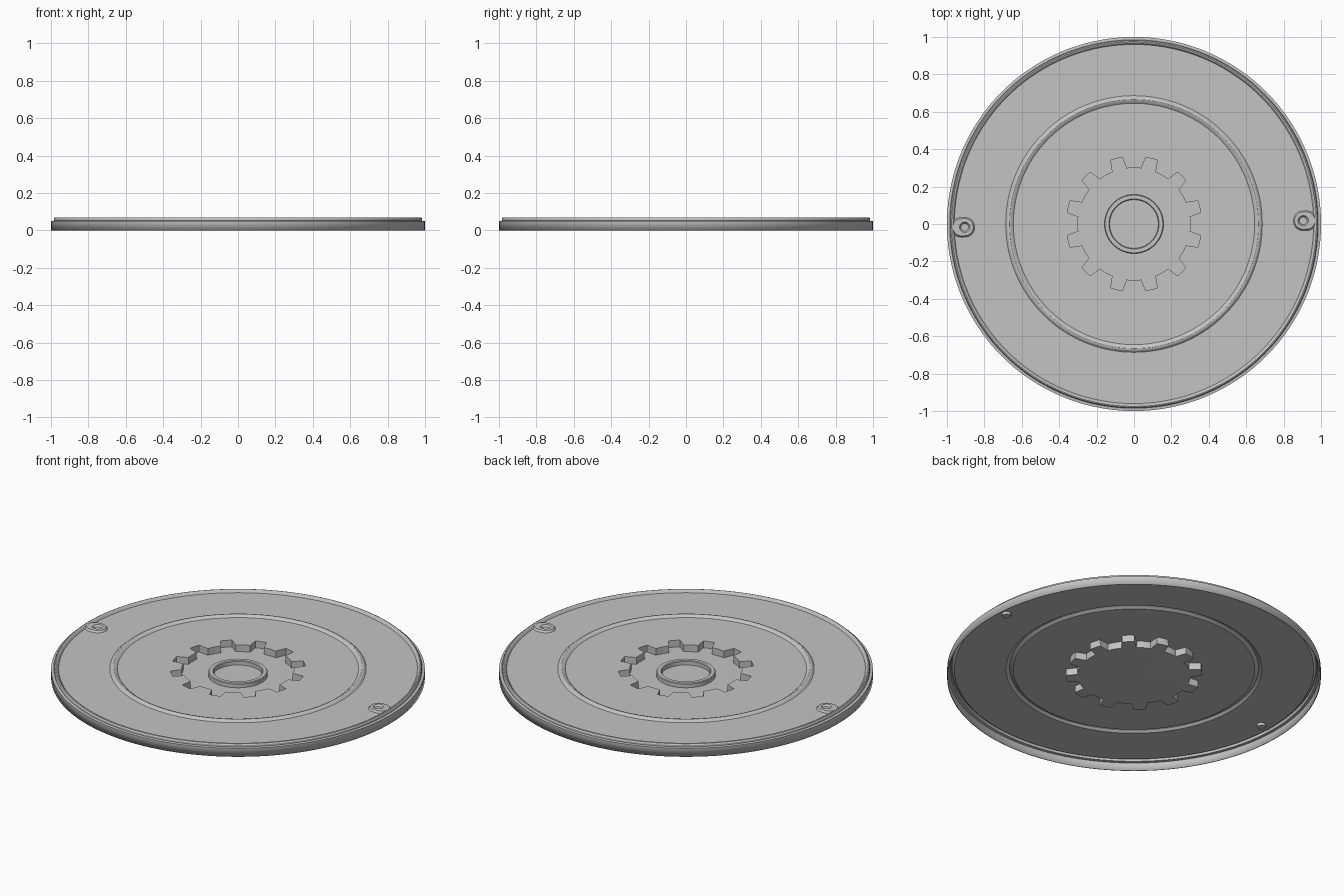
import bpy
import bmesh
from math import cos, sin, pi, radians

cube = bpy.data.objects.get("Cube")
if cube:
    bpy.data.objects.remove(cube, do_unlink=True)

grey = bpy.data.materials.new("plain_grey")
grey.use_nodes = True
COLOUR = (0.55, 0.55, 0.55, 1)
grey.diffuse_color = COLOUR
grey.node_tree.nodes["Principled BSDF"].inputs["Base Color"].default_value = COLOUR


def gear_radius(angle):
    """Radius of a twelve-tooth outline at an angle in radians."""
    off = abs((angle * 180 / pi) % 30 - 15)
    if off < 5.1:
        return 0.362
    return 0.30


def lathe(name, profile, steps, cap=True, stretch=0.0, closed=False):
    """Spin (radius, height) pairs; a radius may be a function of angle.
    stretch pulls the +x half of the first two rings outward."""
    bm = bmesh.new()
    rings = []
    for k, (radius, z) in enumerate(profile):
        ring = []
        for i in range(steps):
            a = 2 * pi * i / steps
            r = radius(a) if callable(radius) else radius
            x = r * cos(a)
            if k < 2 and x > 0:
                x += stretch
            ring.append(bm.verts.new((x, r * sin(a), z)))
        rings.append(ring)
    pairs = list(zip(rings, rings[1:]))
    if closed:
        pairs.append((rings[-1], rings[0]))
    for low, high in pairs:
        for i in range(steps):
            j = (i + 1) % steps
            bm.faces.new((low[i], low[j], high[j], high[i]))
    if cap:
        bm.faces.new(rings[-1])
    mesh = bpy.data.meshes.new(name)
    bm.to_mesh(mesh)
    bm.free()
    mesh.materials.append(grey)
    obj = bpy.data.objects.new(name, mesh)
    bpy.context.collection.objects.link(obj)
    bpy.ops.object.select_all(action="DESELECT")
    obj.select_set(True)
    bpy.context.view_layer.objects.active = obj
    bpy.ops.object.shade_smooth_by_angle(angle=radians(25))
    return obj


# Pressed disc: flange, rim bead, flat plate, middle bead, toothed recess
SHEET = 0.055
FLOOR = 0.015
disc = lathe("pressed_disc", [
    (1.0, 0), (1.0, 0.05), (0.985, 0.052), (0.985, 0.062), (0.981, 0.068),
    (0.975, 0.07), (0.968, 0.067), (0.96, SHEET),
    (0.686, SHEET), (0.676, 0.064), (0.666, 0.067), (0.656, 0.064), (0.645, SHEET),
    (gear_radius, SHEET), (gear_radius, FLOOR), (0.27, FLOOR)], 144)
shell = disc.modifiers.new("sheet_thickness", "SOLIDIFY")
shell.thickness = 0.004
shell.offset = -1

# Collar standing in the middle of the recess
lathe("centre_collar", [
    (0.158, FLOOR - 0.003), (0.158, 0.037), (0.154, 0.041),
    (0.134, 0.041), (0.13, 0.037), (0.13, FLOOR - 0.003)], 96, cap=False, closed=True)

# Two fixing tabs beside the rim, each with a small pin underneath
for side, turn in (("left", 0), ("right", pi)):
    angle = turn + radians(1.1)
    place = (0.905 * cos(angle), 0.905 * sin(angle), 0)
    tab = lathe(side + "_fixing_tab", [
        (0.054, SHEET - 0.001), (0.046, 0.066), (0.038, 0.068),
        (0.028, 0.067), (0.02, SHEET + 0.001)], 32, stretch=0.018)
    pin = lathe(side + "_fixing_pin", [
        (0.016, 0.036), (0.023, 0.036), (0.025, SHEET - 0.001)], 24)
    base = bmesh.new()
    base.from_mesh(pin.data)
    bmesh.ops.holes_fill(base, edges=base.edges)
    bmesh.ops.recalc_face_normals(base, faces=base.faces)
    base.to_mesh(pin.data)
    base.free()
    for part in (tab, pin):
        part.location = place
        part.rotation_euler.z = angle
